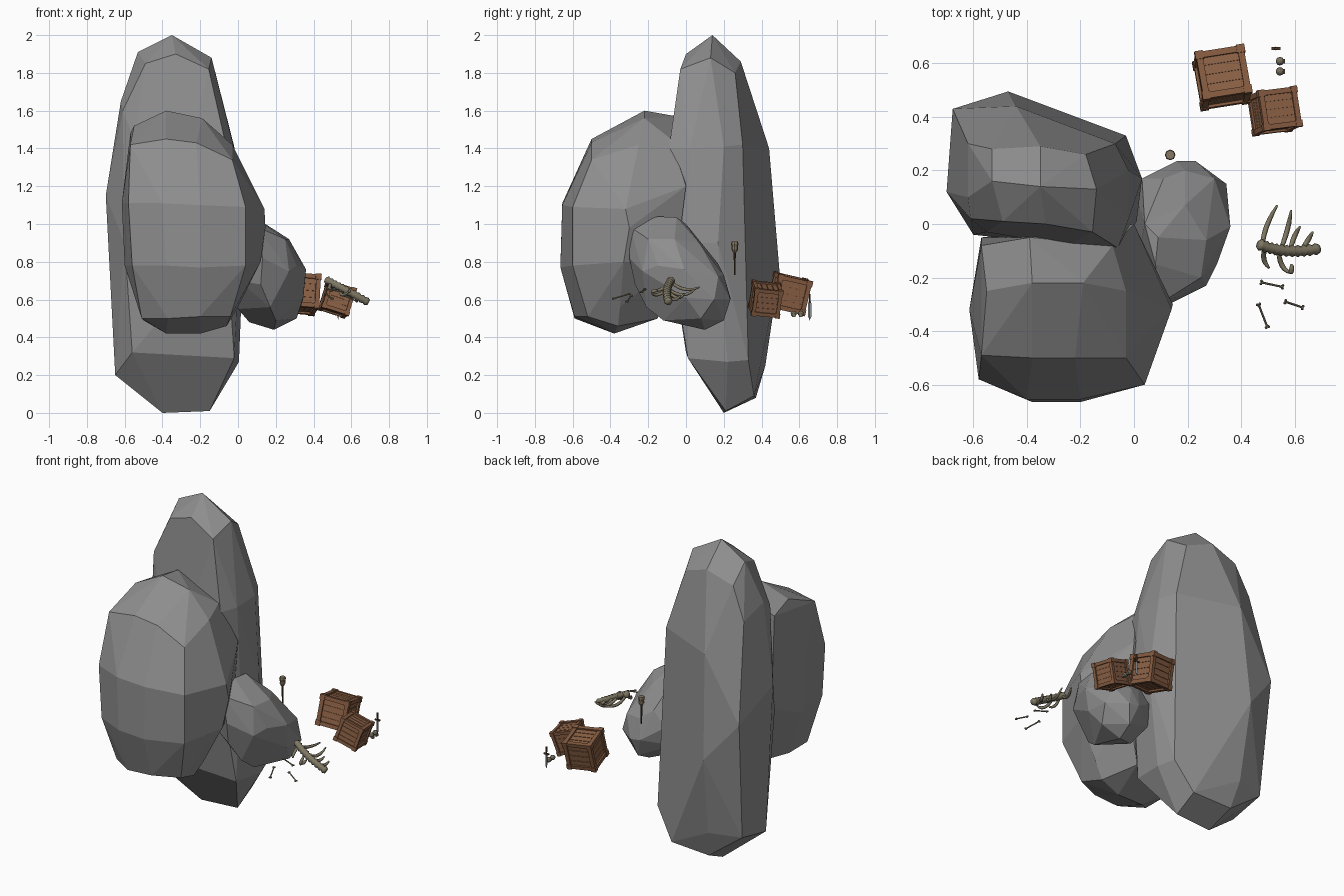
import bpy, bmesh, math
from mathutils import Vector, Matrix, Euler

if "Cube" in bpy.data.objects:
    bpy.data.objects.remove(bpy.data.objects["Cube"])


def mat(name, rgb):
    m = bpy.data.materials.new(name)
    m.diffuse_color = (*rgb, 1)
    m.use_nodes = True
    m.node_tree.nodes["Principled BSDF"].inputs["Base Color"].default_value = m.diffuse_color
    return m


ROCK = mat("rock grey", (0.27, 0.27, 0.27))
WOOD = mat("crate wood", (0.26, 0.12, 0.06))
FRAME = mat("crate frame wood", (0.235, 0.105, 0.052))
BONE = mat("old bone", (0.21, 0.185, 0.125))
STICK = mat("dark wood", (0.075, 0.042, 0.025))
CLOTH = mat("torch wrap", (0.24, 0.185, 0.12))
STEEL = mat("dull steel", (0.33, 0.34, 0.35))


def finish(name, bm, mats, smooth=False):
    bmesh.ops.recalc_face_normals(bm, faces=bm.faces)
    me = bpy.data.meshes.new(name)
    bm.to_mesh(me)
    bm.free()
    for m in mats:
        me.materials.append(m)
    ob = bpy.data.objects.new(name, me)
    bpy.context.collection.objects.link(ob)
    for p in me.polygons:
        p.use_smooth = smooth
    return ob


def rock(name, pts):
    """Faceted boulder: convex hull of its corner points."""
    bm = bmesh.new()
    for p in pts:
        bm.verts.new(p)
    bmesh.ops.convex_hull(bm, input=bm.verts[:])
    bmesh.ops.delete(bm, geom=[v for v in bm.verts if not v.link_faces], context='VERTS')
    bmesh.ops.dissolve_limit(bm, angle_limit=math.radians(6), verts=bm.verts[:], edges=bm.edges[:])
    return finish(name, bm, [ROCK])


def box(bm, c, s, mi=0):
    r = bmesh.ops.create_cube(bm, size=1, matrix=Matrix.Translation(c) @ Matrix.Diagonal((*s, 1)))
    for f in {f for v in r['verts'] for f in v.link_faces}:
        f.material_index = mi


def tube(bm, pts, radii, n=6, mi=0):
    """Tapered tube through a few points."""
    pts = [Vector(p) for p in pts]
    rings = []
    for i, p in enumerate(pts):
        d = pts[min(i + 1, len(pts) - 1)] - pts[max(i - 1, 0)]
        q = d.to_track_quat('Z', 'Y')
        rings.append([bm.verts.new(p + q @ Vector((radii[i] * math.cos(2 * math.pi * k / n),
                                                   radii[i] * math.sin(2 * math.pi * k / n), 0)))
                      for k in range(n)])
    faces = [bm.faces.new((a[k], a[(k + 1) % n], b[(k + 1) % n], b[k]))
             for a, b in zip(rings, rings[1:]) for k in range(n)]
    faces += [bm.faces.new(rings[0][::-1]), bm.faces.new(rings[-1])]
    for f in faces:
        f.material_index = mi


def arc(a, b, c, n=6):
    """Points on a quadratic curve that passes through b halfway."""
    a, b, c = Vector(a), Vector(b), Vector(c)
    h = 2 * b - (a + c) / 2
    return [a * (1 - t) ** 2 + h * 2 * t * (1 - t) + c * t * t for t in [i / n for i in range(n + 1)]]


# ---- three boulders
rock("tall_back_rock", [
    (-.35, .14, 2), (-.53, .16, 1.91), (-.14, .13, 1.88), (-.35, .29, 1.86), (-.33, 0, 1.9),
    (-.49, .01, 1.85), (-.155, -.03, 1.82), (-.53, .28, 1.80), (-.18, .26, 1.80),
    (-.62, .1, 1.65), (-.61, .02, 1.6), (-.62, .3, 1.6), (-.02, .2, 1.41), (-.02, .02, 1.40),
    (-.06, -.09, 1.4), (-.25, -.08, 1.45), (-.55, -.03, 1.45), (-.44, .44, 1.4), (-.07, .30, 1.42),
    (-.70, .12, 1.15), (-.677, .43, 1.0), (-.47, .495, .75), (-.32, .445, .9), (-.045, .32, .85),
    (.03, .17, .9), (.01, .01, .9), (-.06, -.09, .9), (-.6, -.04, .9),
    (-.56, 0, .32), (-.35, 0, .3), (-.02, .01, .29), (.005, .22, .27), (-.03, .33, .28),
    (-.65, .12, .2), (-.65, .36, .25), (-.45, .42, .25), (-.2, .39, .22),
    (-.4, .2, 0), (-.15, .21, .01), (-.15, .36, .09), (-.42, .37, .08)])
rock("front_rock", [
    (-.38, -.22, 1.6), (-.55, -.25, 1.52), (-.19, -.22, 1.56), (-.03, -.25, 1.42), (-.39, -.05, 1.57),
    (-.57, -.08, 1.48), (-.08, -.08, 1.45), (-.57, -.49, 1.42), (-.38, -.5, 1.45), (-.22, -.5, 1.43),
    (-.03, -.5, 1.34), (.0, 0, 1.2), (.14, -.32, 1.08), (.145, -.3, .98), (.04, -.6, 1.09),
    (-.2, -.655, 1.1), (-.4, -.655, 1.11), (-.58, -.58, 1.11), (-.615, -.32, 1.11),
    (-.6, -.32, .78), (-.56, -.58, .78), (-.38, -.665, .78), (-.2, -.665, .77), (.04, -.6, .78),
    (.12, -.33, .8), (-.51, -.5, .5), (-.37, -.59, .5), (-.2, -.59, .51), (-.04, -.52, .51),
    (0, -.35, .56), (-.38, -.38, .42), (-.2, -.38, .42), (-.06, -.36, .46), (-.5, -.33, .49),
    (-.45, -.15, .5), (-.15, -.15, .5), (-.57, -.05, .9), (0, -.05, .8)])
rock("small_side_rock", [
    (.08, -.15, 1.04), (.09, -.05, 1.035), (.04, 0, 1.0), (.10, -.295, .985), (.13, .0, .96),
    (.27, -.06, .92), (.25, -.2, .92), (.19, .07, .9), (.11, .17, .79), (.19, .2, .73), (.16, .235, .61),
    (.23, .235, .6), (.30, .17, .72), (.345, .15, .6), (.36, -.01, .76), (.345, 0, .61),
    (.31, -.15, .78), (.27, -.23, .75), (.13, -.3, .82), (.31, .08, .5), (.19, .1, .44), (.2, .2, .49),
    (.06, .04, .48), (.2, -.12, .49), (.12, -.27, .68), (.17, -.21, .56), (0, -.2, .7), (0, .13, .58),
    (.0, -.05, .55), (.03, .17, .7)])


# ---- two wooden crates: core, boards, edge beams and corner caps
def crate(name, loc, rot, s):
    bm = bmesh.new()
    box(bm, (0, 0, 0), (.84, .84, .84), 1)
    for ax, u, v in ((0, 1, 2), (1, 0, 2), (2, 0, 1)):
        for sg in (-1, 1):
            for k in range(4):
                c, d = [0, 0, 0], [0, 0, 0]
                c[ax], c[v] = sg * .42, (k - 1.5) * .2
                d[ax], d[u], d[v] = .04, .84, .18
                box(bm, c, d)
        for a in (-1, 1):
            for b in (-1, 1):
                c, d = [0, 0, 0], [.13, .13, .13]
                c[u], c[v], d[ax] = a * .43, b * .43, .8
                box(bm, c, d, 1)
    for x in (-1, 1):
        for y in (-1, 1):
            for z in (-1, 1):
                box(bm, (x * .43, y * .43, z * .43), (.17, .17, .17), 1)
    ob = finish(name, bm, [WOOD, FRAME])
    ob.location, ob.scale = loc, (s, s, s)
    ob.rotation_euler = Euler([math.radians(r) for r in rot])


crate("large_crate", (.33, .547, .632), (-13, 5, 9), .183)
crate("small_crate", (.525, .422, .602), (-6, 18, 7), .15)

# ---- rib cage: knobbly spine and curved ribs
bm = bmesh.new()
spine = arc((.465, -.075, .705), (.57, -.10, .65), (.69, -.092, .585), 22)
tube(bm, spine, [.023 if i % 2 else .017 for i in range(23)], 8)
ribs = [((.48, -.08, .695), (.495, -.01, .655), (.535, .07, .665)),
        ((.55, -.09, .655), (.573, -.02, .625), (.587, .05, .655)),
        ((.585, -.09, .64), (.600, -.045, .61), (.62, -.01, .63)),
        ((.63, -.09, .615), (.65, -.06, .60), (.667, -.03, .62)),
        ((.49, -.09, .69), (.485, -.13, .655), (.505, -.165, .65)),
        ((.54, -.1, .65), (.553, -.155, .625), (.585, -.183, .64)),
        ((.585, -.183, .64), (.589, -.168, .645), (.588, -.15, .65))]
for r in ribs:
    tube(bm, arc(*r), [.008, .009, .0095, .0095, .009, .007, .004])
finish("rib_cage", bm, [BONE], True)

# ---- loose bones: shaft with knobs at both ends
for i, (a, b) in enumerate([((.475, -.218, .655), (.555, -.235, .64)),
                            ((.565, -.29, .62), (.63, -.312, .59)),
                            ((.465, -.30, .63), (.498, -.385, .605))]):
    bm = bmesh.new()
    a, b = Vector(a), Vector(b)
    tube(bm, [a.lerp(b, t) for t in (0, .12, .88, 1)], [.007, .004, .004, .007])
    side = (b - a).cross(Vector((0, 0, 1))).normalized() * .005
    for p in (a, b):
        for sg in (-1, 1):
            bmesh.ops.create_icosphere(bm, subdivisions=1, radius=.006,
                                       matrix=Matrix.Translation(p + side * sg))
    finish(f"loose_bone_{i + 1}", bm, [BONE])

# ---- torch: thin handle and wrapped head
bm = bmesh.new()
x, y = .135, .258
tube(bm, [(x, y, .73), (x, y, .86)], [.004, .006], 8)
tube(bm, [(x, y, z) for z in (.85, .865, .88, .895, .907)], [.009, .017, .016, .02, .017], 8, 1)
finish("torch", bm, [STICK, CLOTH])

# ---- two small skulls with jaws
for i, y in enumerate((.57, .608)):
    bm = bmesh.new()
    bmesh.ops.create_icosphere(bm, subdivisions=2, radius=.016,
                               matrix=Matrix.Translation((.545, y, .525)))
    box(bm, (.556, y, .514), (.014, .018, .014))
    finish(f"skull_{i + 1}", bm, [BONE])

# ---- dagger hanging point down
bm = bmesh.new()
x, y = .53, .655
tube(bm, [(x, y, .585), (x, y, .63)], [.005, .006], 6, 1)
box(bm, (x, y, .585), (.034, .012, .008), 1)
blade = [bm.verts.new((x + dx, y + dy, z)) for z in (.582, .51)
         for dx, dy in ((.003, 0), (0, .009), (-.003, 0), (0, -.009))]
tip = bm.verts.new((x, y, .49))
for k in range(4):
    n = (k + 1) % 4
    bm.faces.new((blade[k], blade[n], blade[4 + n], blade[4 + k]))
    bm.faces.new((blade[4 + k], blade[4 + n], tip))
bm.faces.new(blade[:4])
finish("dagger", bm, [STEEL, STICK])
